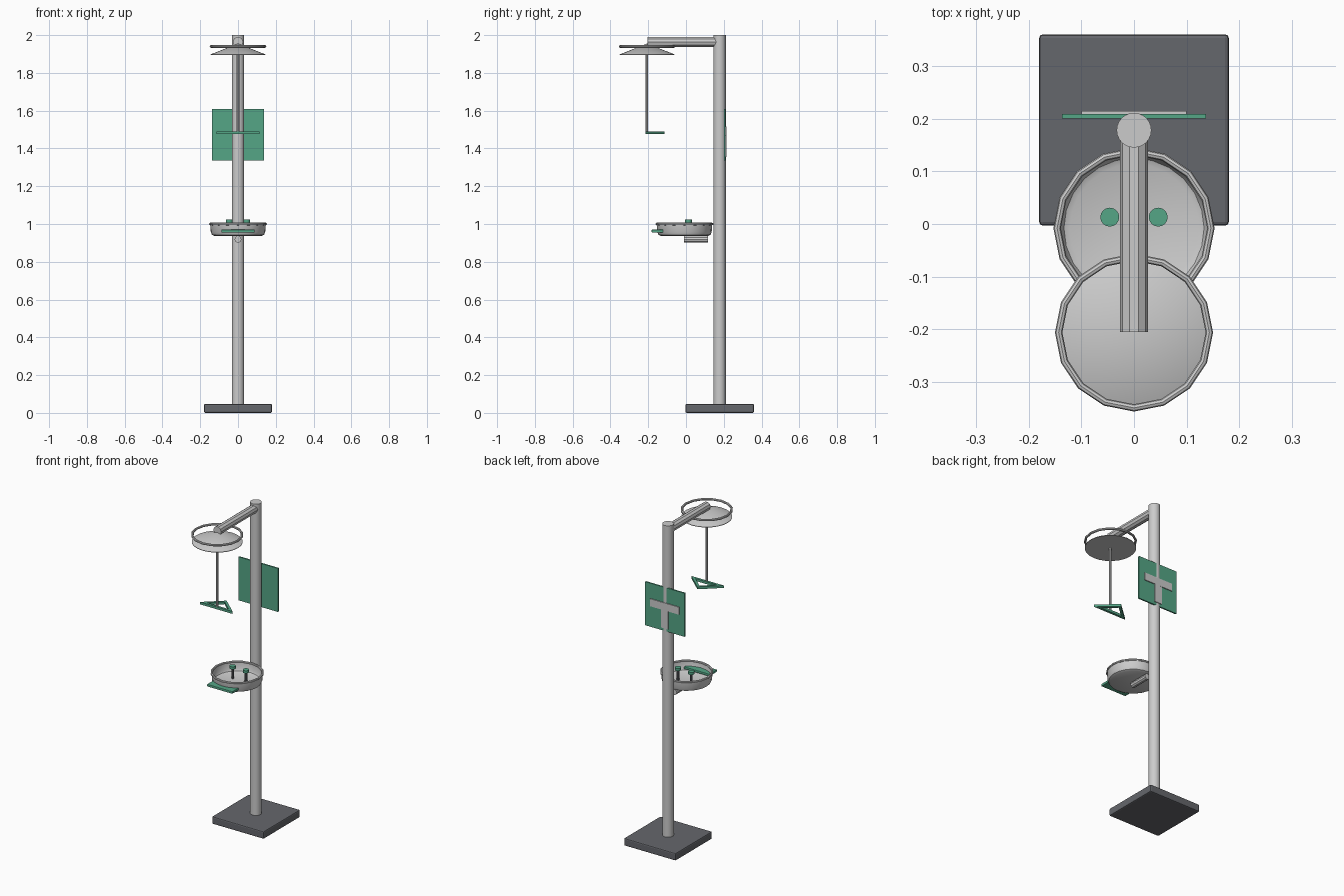
import bpy, bmesh, math
from mathutils import Vector

if "Cube" in bpy.data.objects:
    bpy.data.objects.remove(bpy.data.objects["Cube"])


def material(name, rgb):
    m = bpy.data.materials.new(name)
    m.diffuse_color = (*rgb, 1)
    m.use_nodes = True
    m.node_tree.nodes["Principled BSDF"].inputs["Base Color"].default_value = m.diffuse_color
    return m


GREEN = material("safety_green", (0.09, 0.38, 0.24))
DARK = material("dark_grey", (0.13, 0.135, 0.15))


def finish(name, mat=None, smooth=True):
    ob = bpy.context.object
    ob.name = name
    if mat:
        ob.data.materials.append(mat)
    if smooth:
        bpy.ops.object.shade_smooth_by_angle(angle=math.radians(30))
    return ob


def rod(name, a, b, r, sides=16, mat=None):
    a, b = Vector(a), Vector(b)
    bpy.ops.mesh.primitive_cylinder_add(vertices=sides, radius=r, depth=(b - a).length, location=(a + b) / 2)
    bpy.context.object.rotation_euler = (b - a).to_track_quat('Z', 'X').to_euler()
    return finish(name, mat)


def box(name, lo, hi, mat=None, bevel=0):
    lo, hi = Vector(lo), Vector(hi)
    bpy.ops.mesh.primitive_cube_add(size=1, location=(lo + hi) / 2)
    ob = bpy.context.object
    ob.scale = hi - lo
    bpy.ops.object.transform_apply(location=False, rotation=False, scale=True)
    if bevel:
        m = ob.modifiers.new("bevel", 'BEVEL')
        m.width, m.segments = bevel, 2
    return finish(name, mat, smooth=False)


def ring(name, loc, major, minor):
    bpy.ops.mesh.primitive_torus_add(major_segments=16, minor_segments=8, location=loc,
                                     major_radius=major, minor_radius=minor)
    return finish(name)


def from_bmesh(name, bm, loc, mat=None, smooth=True):
    bmesh.ops.recalc_face_normals(bm, faces=bm.faces)
    me = bpy.data.meshes.new(name)
    bm.to_mesh(me)
    bm.free()
    ob = bpy.data.objects.new(name, me)
    bpy.context.collection.objects.link(ob)
    ob.location = loc
    bpy.ops.object.select_all(action='DESELECT')
    ob.select_set(True)
    bpy.context.view_layer.objects.active = ob
    return finish(name, mat, smooth)


def lathe(name, profile, loc, sides=24):
    bm = bmesh.new()
    vs = [bm.verts.new((r, 0, z)) for r, z in profile]
    es = [bm.edges.new(p) for p in zip(vs, vs[1:])]
    bmesh.ops.spin(bm, geom=vs + es, axis=(0, 0, 1), cent=(0, 0, 0), angle=math.tau, steps=sides)
    bmesh.ops.remove_doubles(bm, verts=bm.verts, dist=1e-5)
    return from_bmesh(name, bm, loc)


# Base, pole and overhead arm
box("base_plate", (-0.18, -0.003, 0), (0.18, 0.36, 0.047), DARK, 0.007)
rod("pole", (0, 0.178, 0.04), (0, 0.178, 2.0), 0.033, 24)
rod("overhead_arm", (0, 0.178, 1.964), (0, -0.205, 1.964), 0.027, 10)

# Shower head: shallow cone with a hoop above its edge
lathe("shower_cone", [(0, 1.955), (0.145, 1.898), (0.145, 1.895), (0, 1.895)], (0, -0.206, 0))
ring("shower_hoop", (0, -0.206, 1.94), 0.143, 0.007)

# Pull rod and triangular handle
rod("pull_rod", (0, -0.207, 1.48), (0, -0.207, 1.92), 0.007, 10)
outer = [Vector((-0.113, -0.214)), Vector((0.113, -0.214)), Vector((0, -0.113))]
sides = [(outer[(i + 2) % 3] - outer[(i + 1) % 3]).length for i in range(3)]
incenter = sum((p * s for p, s in zip(outer, sides)), Vector((0, 0))) / sum(sides)
k = 1 - 0.015 / (incenter.y + 0.214)
bm = bmesh.new()
o = [bm.verts.new((*p, 0)) for p in outer]
n = [bm.verts.new((*(incenter + (p - incenter) * k), 0)) for p in outer]
faces = [bm.faces.new((o[i], o[(i + 1) % 3], n[(i + 1) % 3], n[i])) for i in range(3)]
ext = bmesh.ops.extrude_face_region(bm, geom=faces, use_keep_orig=True)
for v in ext["geom"]:
    if isinstance(v, bmesh.types.BMVert):
        v.co.z += 0.015
from_bmesh("pull_handle", bm, (0, 0, 1.476), GREEN, smooth=False)

# Eyewash bowl, rim and support
Y = -0.008
lathe("eyewash_bowl", [(0, 0.937), (0.125, 0.937), (0.138, 0.943), (0.144, 0.957), (0.147, 1.0),
                       (0.142, 1.0), (0.139, 0.959), (0.133, 0.948), (0.122, 0.943), (0, 0.943)], (0, Y, 0))
ring("bowl_rim", (0, Y, 1.0), 0.146, 0.007)
rod("bowl_support", (0, -0.01, 0.919), (0, 0.117, 0.919), 0.018, 10)

# Eyewash nozzles
for s, side in ((-1, "left"), (1, "right")):
    rod(f"nozzle_stem_{side}", (s * 0.046, 0.013, 0.94), (s * 0.046, 0.013, 1.01), 0.008, 10, DARK)
    rod(f"nozzle_cap_{side}", (s * 0.046, 0.013, 1.007), (s * 0.046, 0.013, 1.023), 0.018, 16, GREEN)

# Push paddle through the bowl front
box("push_paddle", (-0.088, -0.182, 0.955), (0.088, -0.105, 0.97), GREEN, 0.003)

# Sign plate and its rear bracket
box("sign_plate", (-0.137, 0.2, 1.337), (0.137, 0.209, 1.61), GREEN)
box("sign_bracket_bar", (-0.1, 0.207, 1.468), (0.1, 0.2145, 1.515))
box("sign_bracket_post", (-0.025, 0.207, 1.355), (0.025, 0.214, 1.49))
